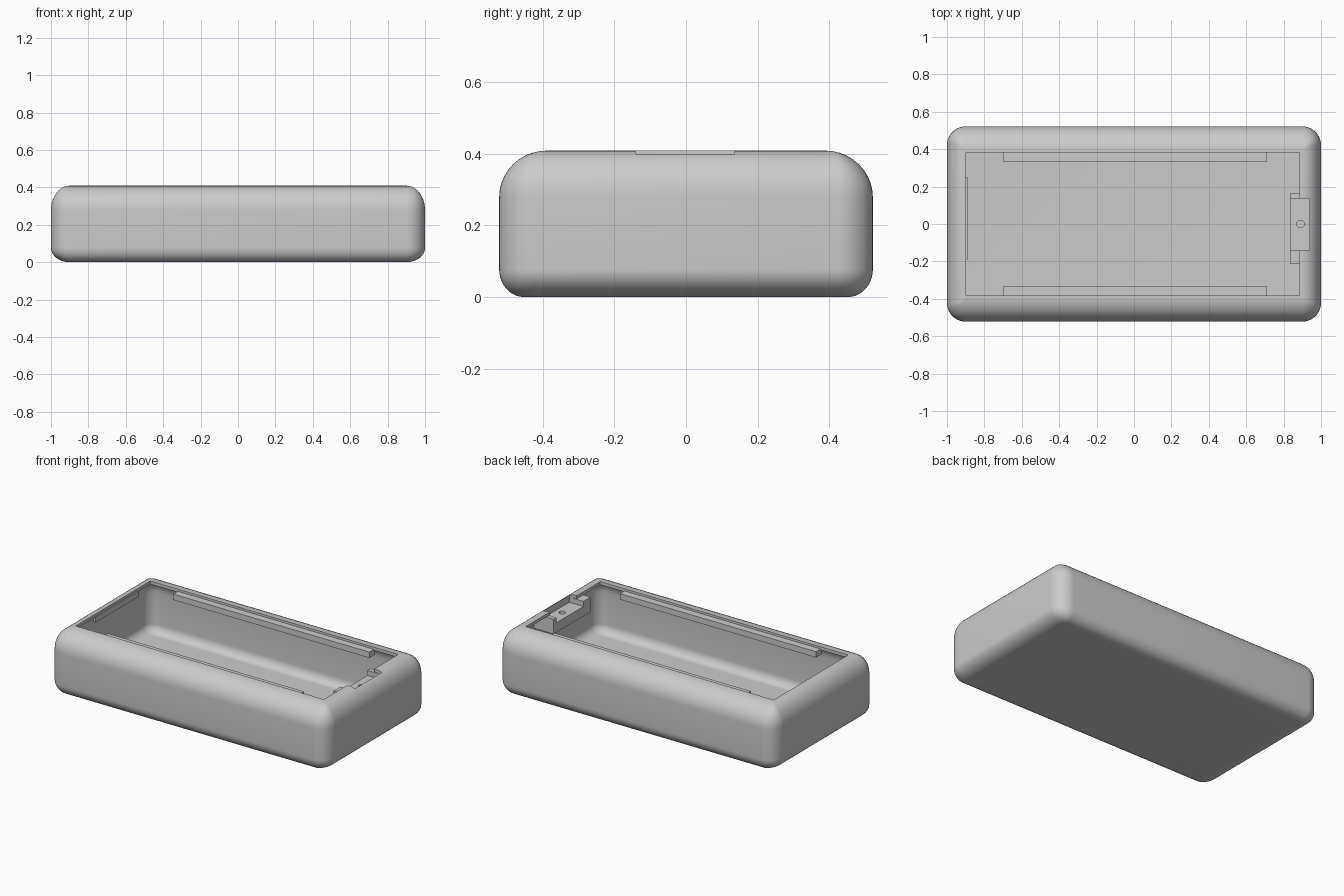
import bpy, bmesh, math
from mathutils import Matrix, Vector

cube = bpy.data.objects.get("Cube")
if cube:
    bpy.data.objects.remove(cube)

grey = bpy.data.materials.new("light_grey_plastic")
grey.use_nodes = True
grey.diffuse_color = (0.6, 0.6, 0.6, 1)
grey.node_tree.nodes["Principled BSDF"].inputs["Base Color"].default_value = (0.6, 0.6, 0.6, 1)


def finish(name, bm):
    bmesh.ops.recalc_face_normals(bm, faces=bm.faces)
    mesh = bpy.data.meshes.new(name)
    bm.to_mesh(mesh)
    bm.free()
    mesh.materials.append(grey)
    obj = bpy.data.objects.new(name, mesh)
    bpy.context.collection.objects.link(obj)
    return obj


def box(name, lo, hi):
    lo, hi = Vector(lo), Vector(hi)
    bm = bmesh.new()
    bmesh.ops.create_cube(bm, size=1, matrix=Matrix.Translation((lo + hi) / 2)
                          @ Matrix.Diagonal((*(hi - lo), 1)))
    return finish(name, bm)


def activate(obj):
    bpy.ops.object.select_all(action="DESELECT")
    obj.select_set(True)
    bpy.context.view_layer.objects.active = obj


def cut(obj, cutter):
    activate(obj)
    mod = obj.modifiers.new("cut", "BOOLEAN")
    mod.operation = "DIFFERENCE"
    mod.solver = "EXACT"
    mod.object = cutter
    bpy.ops.object.modifier_apply(modifier=mod.name)


ARC = 10


def ring(bm, x0, x1, hy, rx, ry, z):
    """Rounded rectangle with elliptical corners."""
    rx, ry = max(rx, 0.001), max(ry, 0.001)
    verts = []
    for q, (sx, sy) in enumerate([(1, 1), (-1, 1), (-1, -1), (1, -1)]):
        cx = x1 - rx if sx > 0 else x0 + rx
        for i in range(ARC + 1):
            a = math.pi / 2 * (q + i / ARC)
            verts.append(bm.verts.new((cx + rx * math.cos(a), sy * (hy - ry) + ry * math.sin(a), z)))
    return verts


def skin(bm, hx, hy, z0, z1, corner, bottom, top):
    """Rings up a soft box; bottom and top hold (inset x, inset y, height)."""
    rings = []
    for (ex, ey, ez), zc, s in ((bottom, z0, 1), (top, z1, -1)):
        for i in range(ARC + 1):
            a = math.pi / 2 * (i / ARC if s > 0 else 1 - i / ARC)
            k = 1 - math.sin(a)
            ix, iy = ex * k, ey * k
            z = zc + s * ez * (1 - math.cos(a))
            rings.append(ring(bm, ix - hx, hx - ix, hy - iy, corner - ix, corner - iy, z))
    return rings


# Hollow shell: outer skin, square opening, thin-walled inner skin
bm = bmesh.new()
WALL, TOP, HALF_Y = 0.02, 0.409, 0.522
outer = skin(bm, 1, HALF_Y, 0, TOP, 0.1, (0.1, 0.07, 0.077), (0.1, 0.133, 0.13))
inner = skin(bm, 1 - WALL, HALF_Y - WALL, WALL, TOP - WALL, 0.1 - WALL,
             (0.08, 0.05, 0.057), (0.08, 0.113, 0.11))
rim = [ring(bm, -0.898, 0.884, 0.382, 0, 0, z) for z in (TOP, TOP - WALL)]
loops = outer + rim + inner[::-1]
for a, b in zip(loops, loops[1:]):
    for i in range(len(a)):
        j = (i + 1) % len(a)
        bm.faces.new((a[i], a[j], b[j], b[i]))
bm.faces.new(outer[0])
bm.faces.new(inner[0])
shell = finish("case_shell", bm)

# Latch block on the right-hand end wall, with pocket and screw hole
latch = box("latch_block", (0.835, -0.213, 0.29), (0.945, 0.165, 0.386))
pocket = box("pocket_cutter", (0.82, -0.14, 0.353), (0.937, 0.136, 0.6))
bm = bmesh.new()
bmesh.ops.create_cone(bm, cap_ends=True, segments=24, radius1=0.02, radius2=0.02, depth=0.12,
                      matrix=Matrix.Translation((0.89, 0, 0.37)))
hole = finish("hole_cutter", bm)
for part in (shell, latch):
    for cutter in (pocket, hole):
        cut(part, cutter)
for cutter in (pocket, hole):
    bpy.data.objects.remove(cutter)
box("latch_root", (0.94, -0.213, 0.29), (0.981, 0.165, 0.345))

# Side rails that carry the lid
for name, s in (("back_rail", 1), ("front_rail", -1)):
    ys = sorted((s * 0.335, s * 0.39))
    box(name, (-0.7, ys[0], 0.357), (0.71, ys[1], 0.395))

# Thin catch strip on the left-hand end
box("catch_strip", (-0.905, -0.19, 0.36), (-0.89, 0.25, 0.395))

activate(shell)
bpy.ops.object.shade_smooth_by_angle(angle=math.radians(30))
